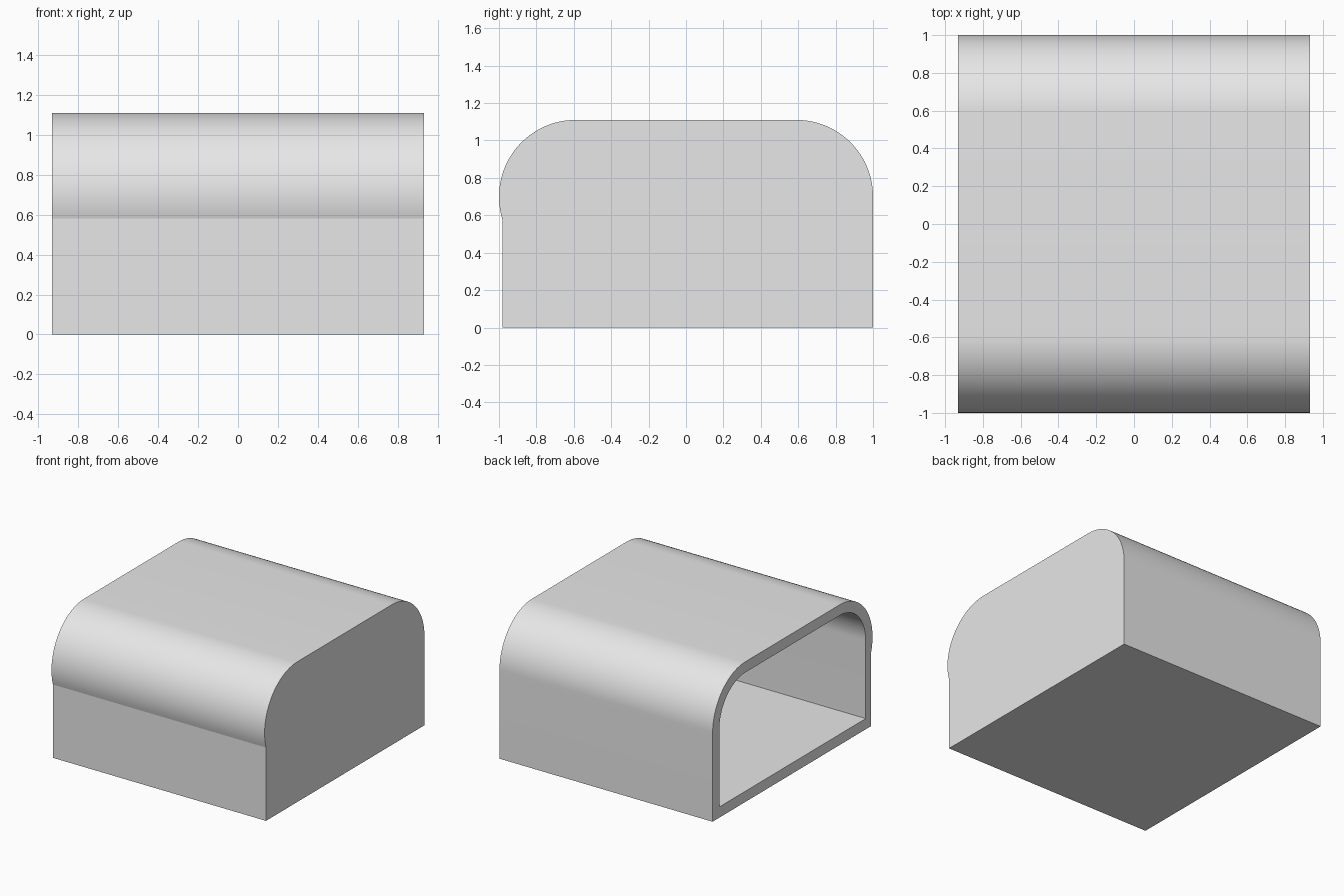
import bpy, bmesh
from math import radians, cos, sin

if "Cube" in bpy.data.objects:
    bpy.data.objects.remove(bpy.data.objects["Cube"])

HALF_X = 0.933     # half of the width
WALL = 0.085       # shell thickness
ARC_Y, ARC_Z, RADIUS = 0.59, 0.70, 0.41
STEPS = 24


def profile(radius, front_y, back_y, floor, start):
    """Side outline: square bottom corners and two rounded top corners."""
    pts = [(front_y, floor)]
    for centre, a0, a1 in ((-ARC_Y, start, 90), (ARC_Y, 90, 0)):
        for i in range(STEPS + 1):
            a = radians(a0 + (a1 - a0) * i / STEPS)
            pts.append((centre + radius * cos(a), ARC_Z + radius * sin(a)))
    return pts + [(back_y, floor)]


def tube(bm, pts, x_open, x_closed):
    """Extruded outline, capped at one end; returns the open rim."""
    rim = [bm.verts.new((x_open, y, z)) for y, z in pts]
    end = [bm.verts.new((x_closed, y, z)) for y, z in pts]
    for i in range(len(pts)):
        j = (i + 1) % len(pts)
        bm.faces.new((rim[i], rim[j], end[j], end[i]))
    bm.faces.new(end)
    return rim


bm = bmesh.new()
# Outer shell, with the front curve overhanging the lower front panel
front_start = 197
front_y = -ARC_Y + RADIUS * cos(radians(front_start))
outer = tube(bm, profile(RADIUS, front_y, ARC_Y + RADIUS, 0, front_start),
             -HALF_X, HALF_X)
# Cavity, open on the -x side
inner_r = RADIUS - WALL
inner_y = ARC_Y + inner_r
inner = tube(bm, profile(inner_r, -inner_y, inner_y, WALL, 180),
             -HALF_X, HALF_X - WALL)
# Flat rim joining shell and cavity
for i in range(len(outer)):
    j = (i + 1) % len(outer)
    bm.faces.new((outer[i], inner[i], inner[j], outer[j]))
bmesh.ops.recalc_face_normals(bm, faces=bm.faces)

mesh = bpy.data.meshes.new("rounded_housing")
bm.to_mesh(mesh)
bm.free()
housing = bpy.data.objects.new("rounded_housing", mesh)
bpy.context.collection.objects.link(housing)

# Single light grey material
grey = bpy.data.materials.new("light_grey")
grey.use_nodes = True
colour = (0.8, 0.8, 0.8, 1)
grey.diffuse_color = colour
grey.node_tree.nodes["Principled BSDF"].inputs["Base Color"].default_value = colour
mesh.materials.append(grey)

# Smooth curves, sharp corners
bpy.ops.object.select_all(action="DESELECT")
housing.select_set(True)
bpy.context.view_layer.objects.active = housing
bpy.ops.object.shade_smooth_by_angle(angle=radians(10))
